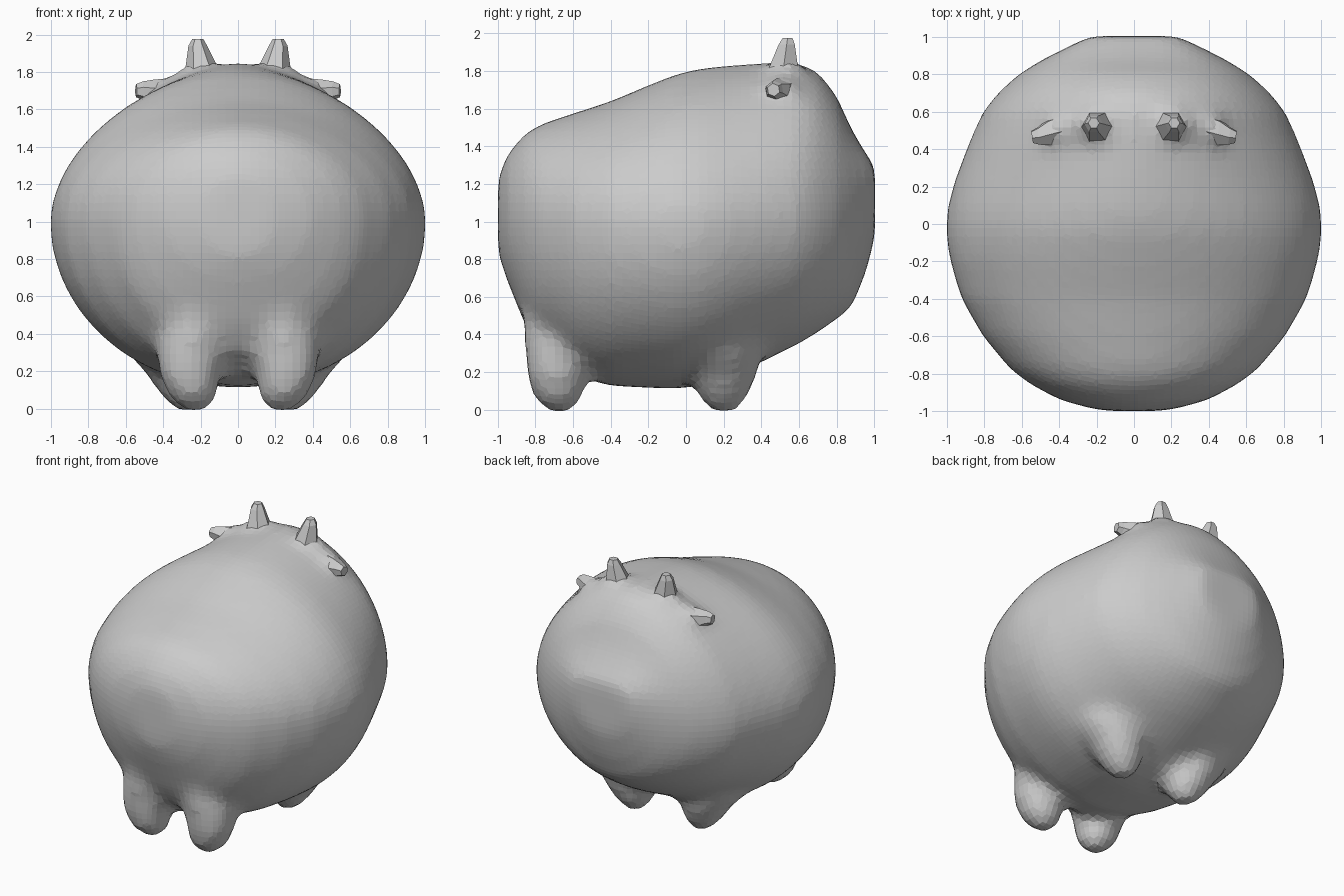
import bpy, bmesh, math
from mathutils import Vector


def skin(bm, rings):
    """Bridge a list of point rings and cap both ends."""
    loops = [[bm.verts.new(p) for p in ring] for ring in rings]
    n = len(loops[0])
    for a, b in zip(loops, loops[1:]):
        for i in range(n):
            j = (i + 1) % n
            bm.faces.new((a[i], a[j], b[j], b[i]))
    bm.faces.new(loops[0][::-1])
    bm.faces.new(loops[-1])


def tube(bm, sections, sides=10, axis=(0, 0, 1)):
    """Loft circles (centre, radius) perpendicular to the axis."""
    rot = Vector((0, 0, 1)).rotation_difference(Vector(axis))
    rings = []
    for c, r in sections:
        rings.append([Vector(c) + rot @ Vector((r * math.cos(math.tau * k / sides),
                      r * math.sin(math.tau * k / sides), 0)) for k in range(sides)])
    skin(bm, rings)


def finish(bm, name):
    bmesh.ops.recalc_face_normals(bm, faces=bm.faces)
    me = bpy.data.meshes.new(name)
    bm.to_mesh(me)
    bm.free()
    ob = bpy.data.objects.new(name, me)
    bpy.context.collection.objects.link(ob)
    return ob


# Body sections along y: y, half width, bottom, top, height of widest point, upper roundness
STATIONS = [
    (-1.00, .14, .86, 1.20, 1.03, 2.0),
    (-.985, .24, .78, 1.28, 1.03, 2.0),
    (-.94, .40, .66, 1.37, 1.03, 2.0),
    (-.86, .55, .46, 1.465, 1.03, 2.0),
    (-.78, .66, .32, 1.515, 1.02, 2.0),
    (-.60, .81, .18, 1.575, 1.01, 2.0),
    (-.40, .925, .125, 1.64, 1.00, 1.95),
    (-.20, .985, .115, 1.725, 1.00, 1.9),
    (-.05, 1.007, .11, 1.785, 1.00, 1.85),
    (.08, 1.0, .125, 1.815, 1.00, 1.8),
    (.22, .965, .17, 1.83, 1.01, 1.75),
    (.43, .885, .265, 1.845, 1.03, 1.75),
    (.60, .81, .35, 1.845, 1.03, 1.8),
    (.70, .73, .41, 1.80, 1.03, 1.85),
    (.80, .62, .48, 1.67, 1.04, 1.95),
    (.88, .49, .54, 1.49, 1.07, 2.2),
    (.96, .33, .74, 1.355, 1.10, 3.0),
    (1.005, .23, .92, 1.29, 1.13, 4.0),
]
N = 48
rings = []
for y, w, zb, zt, zm, e in STATIONS:
    ring = []
    for k in range(N):
        a = math.tau * k / N
        c, s = math.cos(a), math.sin(a)
        p = e if s > 0 else 2.0
        x = w * math.copysign(abs(c) ** (2 / p), c)
        h = abs(s) ** (2 / p)
        ring.append((x, y, zm + h * (zt - zm) if s > 0 else zm - h * (zm - zb)))
    rings.append(ring)
bm = bmesh.new()
skin(bm, rings)

# Four stubby legs with broad thighs, merged into the body
for s in (-1, 1):
    tube(bm, [((s * .23, -.67, -.015), .06), ((s * .24, -.68, .06), .135),
              ((s * .26, -.685, .18), .165), ((s * .25, -.67, .32), .19),
              ((s * .21, -.64, .46), .225), ((s * .18, -.63, .64), .265),
              ((s * .17, -.63, .82), .30)], 14)
    tube(bm, [((s * .27, .20, -.015), .06), ((s * .28, .20, .06), .13),
              ((s * .31, .20, .18), .18), ((s * .34, .16, .28), .24),
              ((s * .36, .12, .36), .28)], 14)
# Ear and horn roots that swell out of the head
    tube(bm, [((s * .19, .53, 1.70), .16), ((s * .20, .53, 1.80), .11),
              ((s * .20, .53, 1.86), .07)])
    tube(bm, [((s * .30, .53, 1.66), .14), ((s * .42, .50, 1.67), .10),
              ((s * .48, .49, 1.68), .07)], 10, (s, -.15, 0))
body = finish(bm, "body")
mod = body.modifiers.new("blend", 'REMESH')
mod.mode = 'VOXEL'
mod.voxel_size = .045
mod = body.modifiers.new("soften", 'SMOOTH')
mod.factor = .5
mod.iterations = 8

# Horns and ears, mirrored pairs
bm = bmesh.new()
for s in (-1, 1):
    tube(bm, [((s * .19, .52, 1.74), .12), ((s * .195, .52, 1.83), .085),
              ((s * .215, .535, 1.94), .05), ((s * .215, .54, 1.975), .03)], 6)
finish(bm, "horns")
bm = bmesh.new()
for s in (-1, 1):
    tube(bm, [((s * .34, .52, 1.68), .09), ((s * .45, .49, 1.685), .075),
              ((s * .51, .47, 1.70), .05), ((s * .545, .465, 1.70), .035)],
         6, (s, -.15, 0))
finish(bm, "ears")
